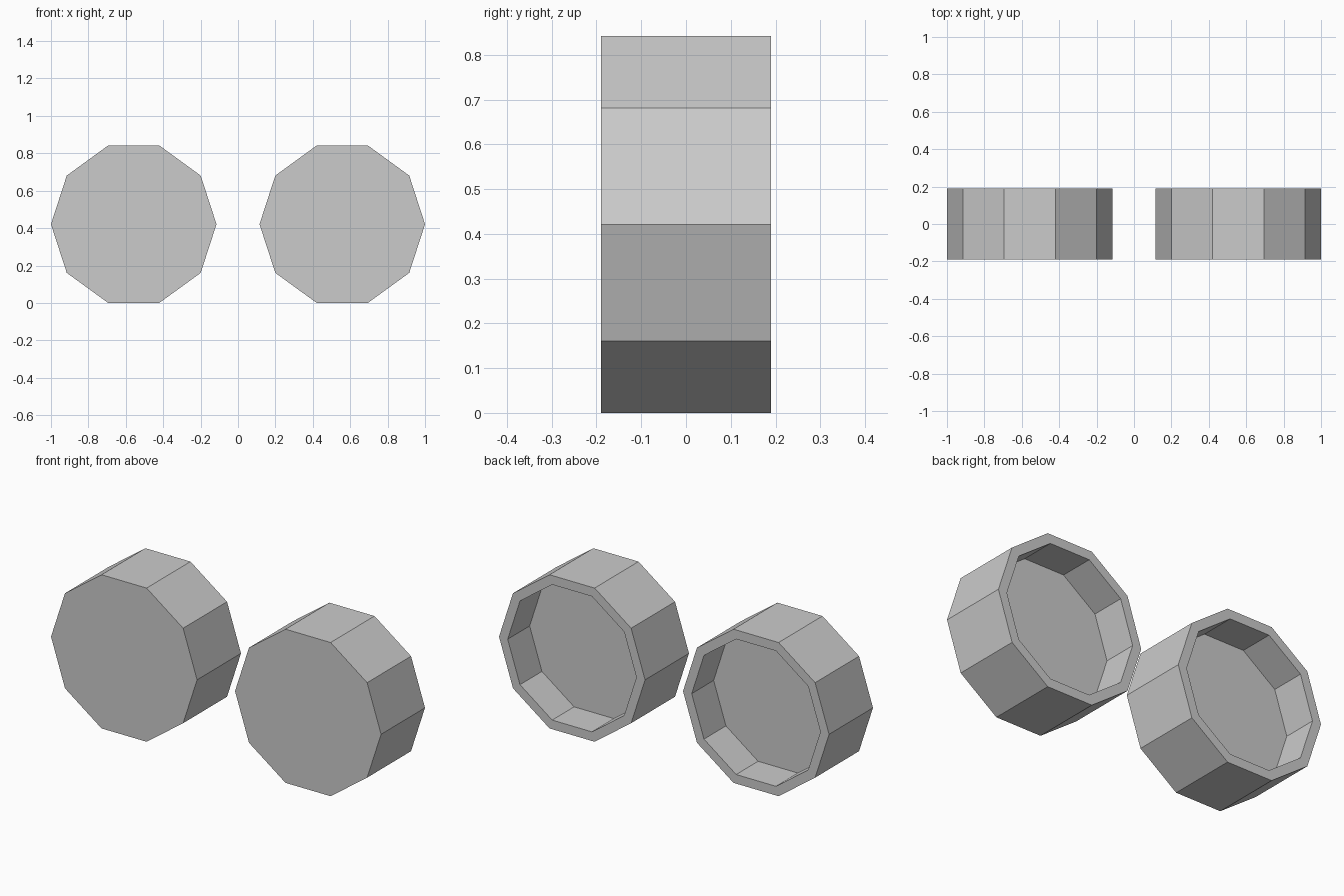
import bpy, bmesh
from math import pi, cos, sin

if "Cube" in bpy.data.objects:
    bpy.data.objects.remove(bpy.data.objects["Cube"])

SIDES, R, R_IN = 10, 0.4425, 0.39
HALF, FLOOR = 0.19, 0.0
CZ = R * cos(pi / SIDES)


def cup(name, x):
    """Ten-sided disc facing the front, hollowed out from the back."""
    bm = bmesh.new()

    def ring(r, y):
        return [bm.verts.new((r * cos(2 * pi * i / SIDES), y, r * sin(2 * pi * i / SIDES)))
                for i in range(SIDES)]

    # front face, outer wall, back rim, recess wall, recess floor
    rings = [ring(R, -HALF), ring(R, HALF), ring(R_IN, HALF), ring(R_IN, FLOOR)]
    for a, b in zip(rings, rings[1:]):
        for i in range(SIDES):
            j = (i + 1) % SIDES
            bm.faces.new((a[i], a[j], b[j], b[i]))
    bm.faces.new(rings[0])
    bm.faces.new(rings[-1])
    bmesh.ops.recalc_face_normals(bm, faces=bm.faces)
    mesh = bpy.data.meshes.new(name)
    bm.to_mesh(mesh)
    bm.free()
    obj = bpy.data.objects.new(name, mesh)
    obj.location = (x, 0, CZ)
    bpy.context.collection.objects.link(obj)


# Matching pair
for side, sx in (("left", -1), ("right", 1)):
    cup(side + "_hollow_disc", sx * (1 - R))
